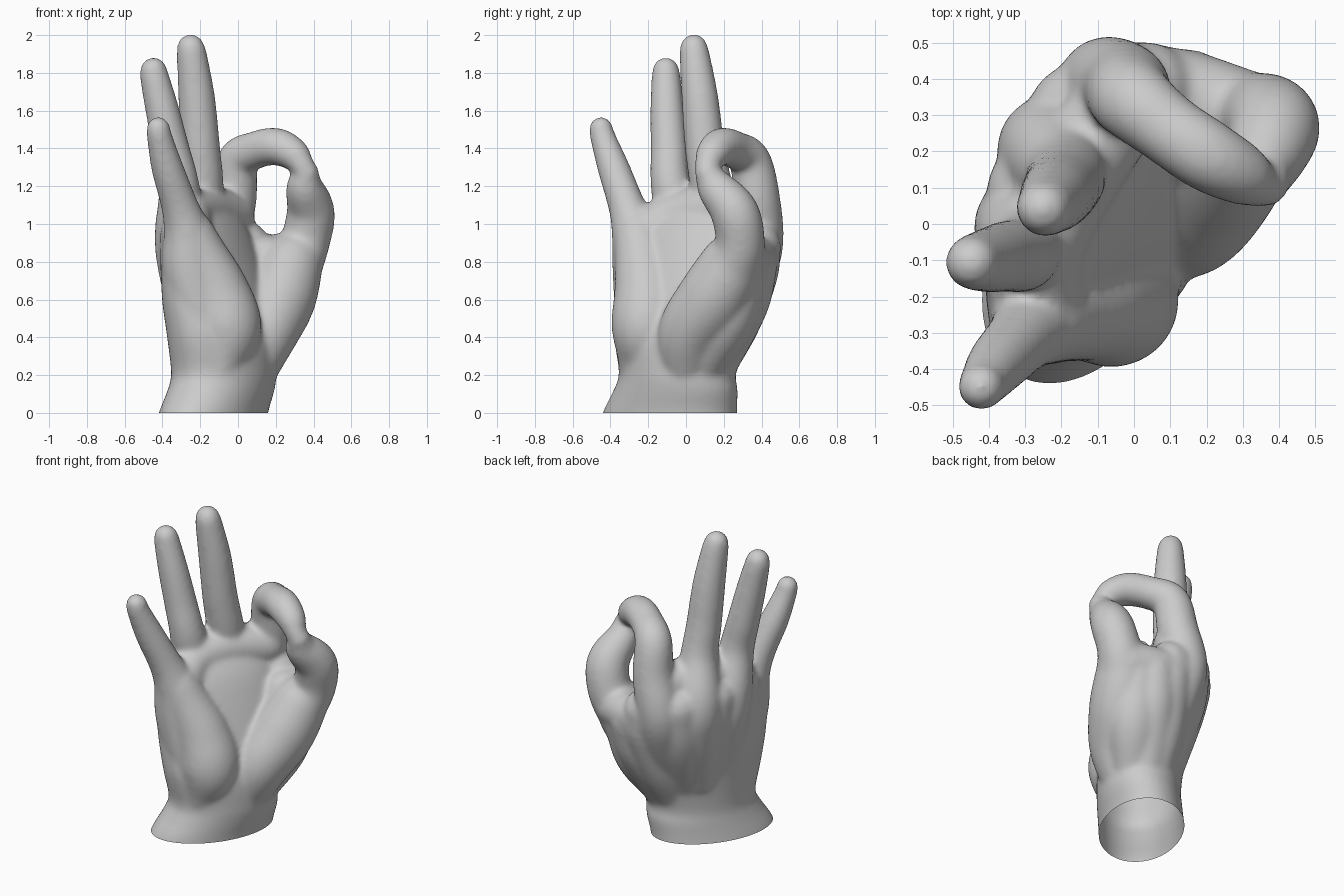
import bpy, bmesh, math
from mathutils import Vector, Matrix

if "Cube" in bpy.data.objects:
    bpy.data.objects.remove(bpy.data.objects["Cube"])

SIDES = 28
bm = bmesh.new()


def skin_rings(rings):
    """Bridge a list of closed point rings and cap both ends."""
    vr = [[bm.verts.new(p) for p in ring] for ring in rings]
    n = len(vr[0])
    for a, b in zip(vr, vr[1:]):
        for i in range(n):
            j = (i + 1) % n
            bm.faces.new((a[i], a[j], b[j], b[i]))
    bm.faces.new(vr[0][::-1])
    bm.faces.new(vr[-1])


def spline(keys, steps=6):
    """Catmull-Rom through equal-length tuples."""
    k = [Vector(p) for p in keys]
    k = [k[0] * 2 - k[1]] + k + [k[-1] * 2 - k[-2]]
    out = []
    for i in range(1, len(k) - 2):
        a, b, c, d = k[i - 1:i + 3]
        for s in range(steps):
            t = s / steps
            out.append(0.5 * (2 * b + (c - a) * t + (2 * a - 5 * b + 4 * c - d) * t * t
                              + (3 * b - a - 3 * c + d) * t ** 3))
    return out + [k[-2]]


def limb(*keys):
    """Round tube through (x, y, z, radius) keys with domed ends."""
    pts = spline(keys)
    pos = [p.to_3d() for p in pts]
    rad = [p[3] for p in pts]
    last = len(pos) - 1
    tan = [(pos[min(i + 1, last)] - pos[max(i - 1, 0)]).normalized() for i in range(last + 1)]
    side = tan[0].orthogonal().normalized()
    domes = [math.radians(a) for a in (22, 44, 64, 82)]
    stations = []
    for i, (p, r, t) in enumerate(zip(pos, rad, tan)):
        if i:
            side = tan[i - 1].rotation_difference(t) @ side
        here = [(p, r, t, side.copy())]
        if i == 0:
            here = [(p - t * r * math.sin(a), r * math.cos(a), t, side.copy()) for a in domes[::-1]] + here
        if i == last:
            here += [(p + t * r * math.sin(a), r * math.cos(a), t, side.copy()) for a in domes]
        stations += here
    rings = []
    for p, r, t, s in stations:
        u = t.cross(s)
        rings.append([p + r * (math.cos(a) * s + math.sin(a) * u)
                      for a in (2 * math.pi * i / SIDES for i in range(SIDES))])
    skin_rings(rings)


def slab(*keys):
    """Loft of turned ellipses: (x, y, z, long half, short half, angle)."""
    rings = []
    for x, y, z, a, b, ang in spline(keys):
        m = Matrix.Translation((x, y, z)) @ Matrix.Rotation(math.radians(ang), 4, 'Z')
        rings.append([m @ Vector((a * math.cos(q), b * math.sin(q), 0))
                      for q in (2 * math.pi * i / 48 for i in range(48))])
    skin_rings(rings)


# Wrist and palm core
slab((-.15, -.09, -.12, .40, .26, 60), (-.13, -.085, 0, .385, .25, 60),
     (-.09, -.055, .12, .355, .25, 58), (-.075, -.045, .21, .335, .25, 56),
     (-.08, -.03, .4, .38, .255, 58), (-.11, .015, .6, .42, .235, 60),
     (-.14, .04, .8, .43, .2, 62), (-.17, .05, .96, .38, .16, 62), (-.18, .06, 1.08, .3, .09, 62))
# Index finger, curled to meet the thumb
limb((-.03, .15, .4, .15), (-.05, .3, .7, .155), (-.075, .378, .9, .138), (-.025, .375, 1.13, .124),
     (-.002, .34, 1.33, .112), (.09, .265, 1.39, .1), (.2, .19, 1.41, .1),
     (.29, .14, 1.37, .088), (.34, .11, 1.31, .066))
# Middle finger
limb((-.13, .08, .4, .16), (-.2, .18, .75, .16), (-.225, .2, .95, .15), (-.19, .135, 1.2, .115),
     (-.2, .1, 1.4, .106), (-.21, .085, 1.55, .102), (-.222, .07, 1.7, .096), (-.245, .045, 1.9, .08),
     (-.25, .042, 1.932, .074))
# Ring finger
limb((-.17, -.05, .4, .16), (-.27, 0, .75, .15), (-.305, -.015, .95, .137), (-.31, -.08, 1.2, .107),
     (-.355, -.09, 1.4, .098), (-.4, -.1, 1.6, .09), (-.44, -.105, 1.77, .078), (-.447, -.107, 1.81, .073))
# Little finger
limb((-.16, -.2, .4, .17), (-.25, -.24, .75, .15), (-.27, -.27, .95, .125), (-.31, -.315, 1.1, .098),
     (-.375, -.385, 1.3, .085), (-.415, -.44, 1.46, .068), (-.422, -.45, 1.505, .064))
# Thumb with its muscle pad
limb((.05, 0, .2, .14), (.14, .025, .42, .175), (.22, .14, .6, .19), (.28, .235, .77, .172),
     (.352, .285, .9, .134), (.385, .258, 1.06, .128), (.355, .16, 1.19, .102), (.36, .115, 1.27, .07))
# Heel of the palm on the little-finger side
limb((-.1, -.22, .27, .14), (-.06, -.21, .45, .185), (-.115, -.21, .65, .17),
     (-.2, -.24, .84, .14), (-.25, -.26, .95, .125))
# Pad across the finger roots
limb((-.25, -.24, .93, .12), (-.26, -.07, 1.04, .125), (-.17, .13, 1.07, .13), (-.04, .33, 1.05, .13))
# Flesh filling the back of the hand between the knuckle bones
limb((-.08, .12, .4, .16), (-.13, .25, .7, .16), (-.15, .3, .92, .145))
limb((-.15, .02, .4, .16), (-.235, .09, .75, .15), (-.27, .09, .95, .138))
limb((-.17, -.12, .4, .16), (-.26, -.12, .75, .15), (-.29, -.14, .94, .125))
# Web between thumb and index finger
limb((-.01, .37, .84, .13), (.14, .355, .82, .125), (.29, .29, .82, .14))
limb((.03, .12, .2, .12), (.06, .19, .4, .155), (.11, .285, .6, .16), (.14, .34, .78, .145))
limb((-.01, .15, .3, .14), (.01, .24, .5, .16), (.04, .33, .75, .16), (.03, .365, .88, .14))
limb((.08, .08, .25, .13), (.17, .2, .5, .17), (.22, .29, .75, .145))
limb((.07, .14, .5, .15), (.12, .23, .7, .15), (.14, .275, .81, .135))

# Fuse everything into one skin and soften it
bmesh.ops.recalc_face_normals(bm, faces=bm.faces)
mesh = bpy.data.meshes.new("hand")
bm.to_mesh(mesh)
bm.free()
hand = bpy.data.objects.new("hand", mesh)
bpy.context.collection.objects.link(hand)
rm = hand.modifiers.new("fuse", 'REMESH')
rm.mode = 'VOXEL'
rm.voxel_size = 0.014
sm = hand.modifiers.new("soften", 'SMOOTH')
sm.factor = 0.5
sm.iterations = 16
bpy.context.view_layer.update()
dg = bpy.context.evaluated_depsgraph_get()
fused = bpy.data.meshes.new_from_object(hand.evaluated_get(dg))
hand.modifiers.clear()
hand.data = fused

# Cut the wrist flat at the ground, leaving an open shell
bm = bmesh.new()
bm.from_mesh(fused)
bmesh.ops.bisect_plane(bm, geom=bm.verts[:] + bm.edges[:] + bm.faces[:], dist=1e-5,
                       plane_co=(0, 0, 0), plane_no=(0, 0, 1), clear_inner=True)
bm.to_mesh(fused)
bm.free()

bpy.context.view_layer.objects.active = hand
hand.select_set(True)
bpy.ops.object.shade_smooth_by_angle(angle=math.radians(50))
